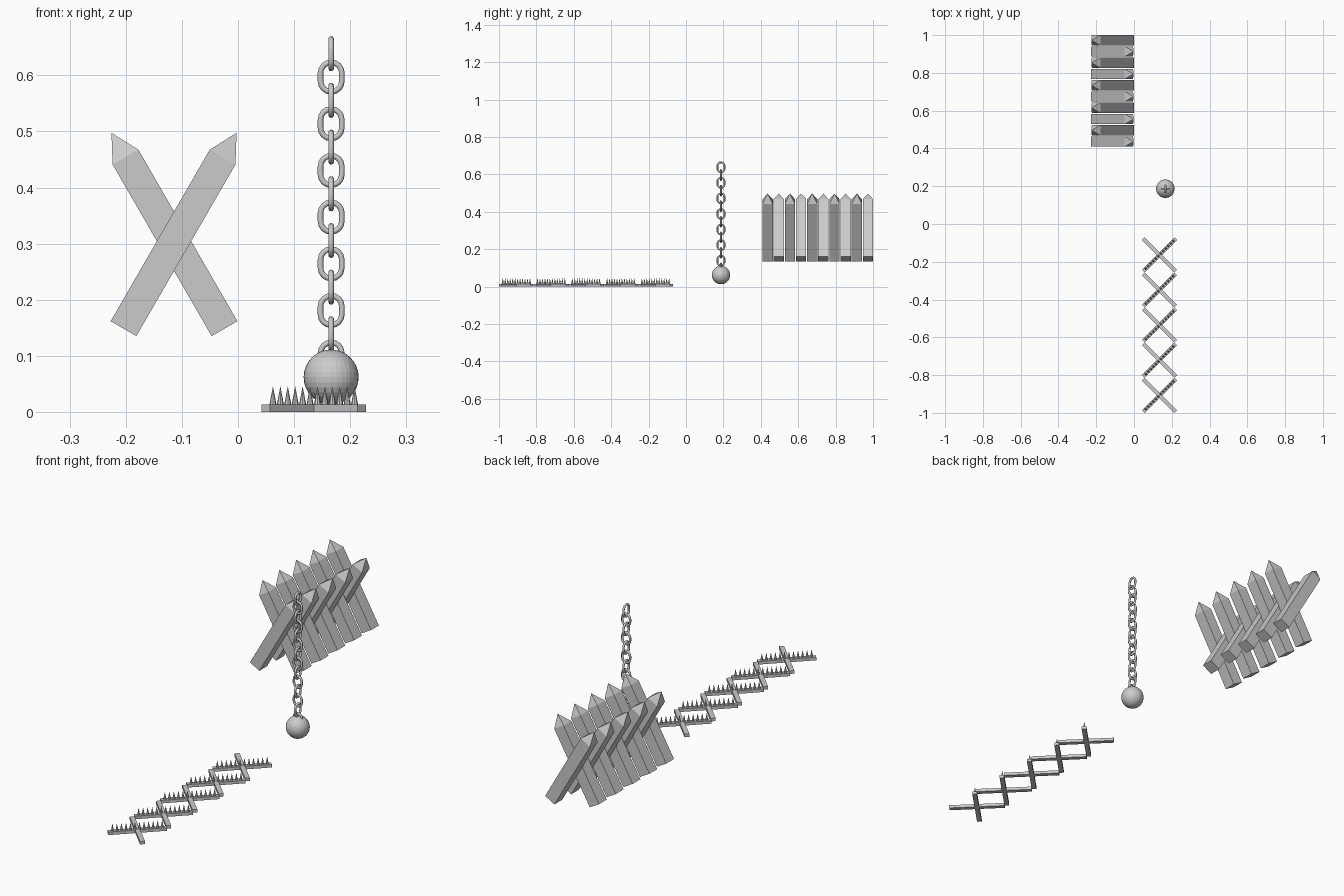
import bpy, bmesh
from math import sin, cos, pi, radians
from mathutils import Matrix, Vector

cube = bpy.data.objects.get("Cube")
if cube:
    bpy.data.objects.remove(cube, do_unlink=True)

grey = bpy.data.materials.new("plain_grey")
grey.use_nodes = True
grey.diffuse_color = (0.6, 0.6, 0.6, 1)
grey.node_tree.nodes["Principled BSDF"].inputs["Base Color"].default_value = (0.6, 0.6, 0.6, 1)


def finish(bm, name):
    bmesh.ops.recalc_face_normals(bm, faces=bm.faces)
    mesh = bpy.data.meshes.new(name)
    bm.to_mesh(mesh)
    bm.free()
    mesh.materials.append(grey)
    return mesh


def place(mesh, name, location, rotation=(0, 0, 0)):
    obj = bpy.data.objects.new(name, mesh)
    obj.location = location
    obj.rotation_euler = rotation
    bpy.context.collection.objects.link(obj)
    return obj


def add_box(bm, size, centre):
    matrix = Matrix.Translation(centre) @ Matrix.Diagonal((*size, 1))
    return bmesh.ops.create_cube(bm, size=1, matrix=matrix)["verts"]


# Pointed plank, standing on its base
def plank_mesh(width, depth, length, tip):
    bm = bmesh.new()
    add_box(bm, (width, depth, length), (0, 0, length / 2))
    bm.faces.ensure_lookup_table()
    top = max(bm.faces, key=lambda f: f.calc_center_median().z)
    apex = bmesh.ops.poke(bm, faces=[top])["verts"][0]
    apex.co.z += tip
    return finish(bm, "plank")


# Barricade of crossed planks
plank = plank_mesh(0.053, 0.055, 0.353, 0.05)
for i in range(10):
    side = 1 if i % 2 == 0 else -1
    place(plank, f"barricade_plank_{i + 1}",
          (-0.114 - side * 0.09, 0.4365 + i * 0.0596, 0.1485),
          (0, side * radians(30), 0))

# Wrecking ball
bm = bmesh.new()
bmesh.ops.create_uvsphere(bm, u_segments=32, v_segments=16, radius=0.049)
place(finish(bm, "ball"), "ball", (0.166, 0.187, 0.062))


# Oval chain link: a round tube swept along a stadium path
def link_mesh(radius, straight, tube, arc_steps=8, sides=10):
    bm = bmesh.new()
    rings = []
    for end in (0, 1):
        for k in range(arc_steps + 1):
            a = pi * (end + k / arc_steps)
            out = Vector((cos(a), 0, sin(a)))
            centre = out * radius + Vector((0, 0, straight / 2 * (1 - 2 * end)))
            rings.append([bm.verts.new(centre + out * tube * cos(t) + Vector((0, tube * sin(t), 0)))
                          for t in (2 * pi * s / sides for s in range(sides))])
    for r, ring in enumerate(rings):
        after = rings[(r + 1) % len(rings)]
        for s in range(sides):
            n = (s + 1) % sides
            face = bm.faces.new((ring[s], ring[n], after[n], after[s]))
            face.smooth = True
    return finish(bm, "chain_link")


# Chain, every other link turned a quarter
link = link_mesh(0.019, 0.0145, 0.005)
for i in range(14):
    place(link, f"chain_link_{i + 1}", (0.166, 0.187, 0.6385 - i * 0.0416),
          (0, 0, 0 if i % 2 else pi / 2))


# Ground bar, with an optional row of spikes
def bar_mesh(name, spikes):
    bm = bmesh.new()
    add_box(bm, (0.242, 0.0205, 0.0135), (0, 0, 0.00675))
    for i in range(spikes):
        x = (i - (spikes - 1) / 2) * 0.0187
        bmesh.ops.create_cone(bm, cap_ends=True, segments=8, radius1=0.0063, radius2=0,
                              depth=0.033, matrix=Matrix.Translation((x, 0, 0.0295)))
    return finish(bm, name)


# Row of crossed ground bars
spiked = bar_mesh("spiked_bar", 12)
plain = bar_mesh("plain_bar", 0)
for i in range(5):
    spot = (0.135, -0.907 + i * 0.186, 0)
    place(spiked, f"spiked_bar_{i + 1}", spot, (0, 0, pi / 4))
    place(plain, f"plain_bar_{i + 1}", spot, (0, 0, -pi / 4))
